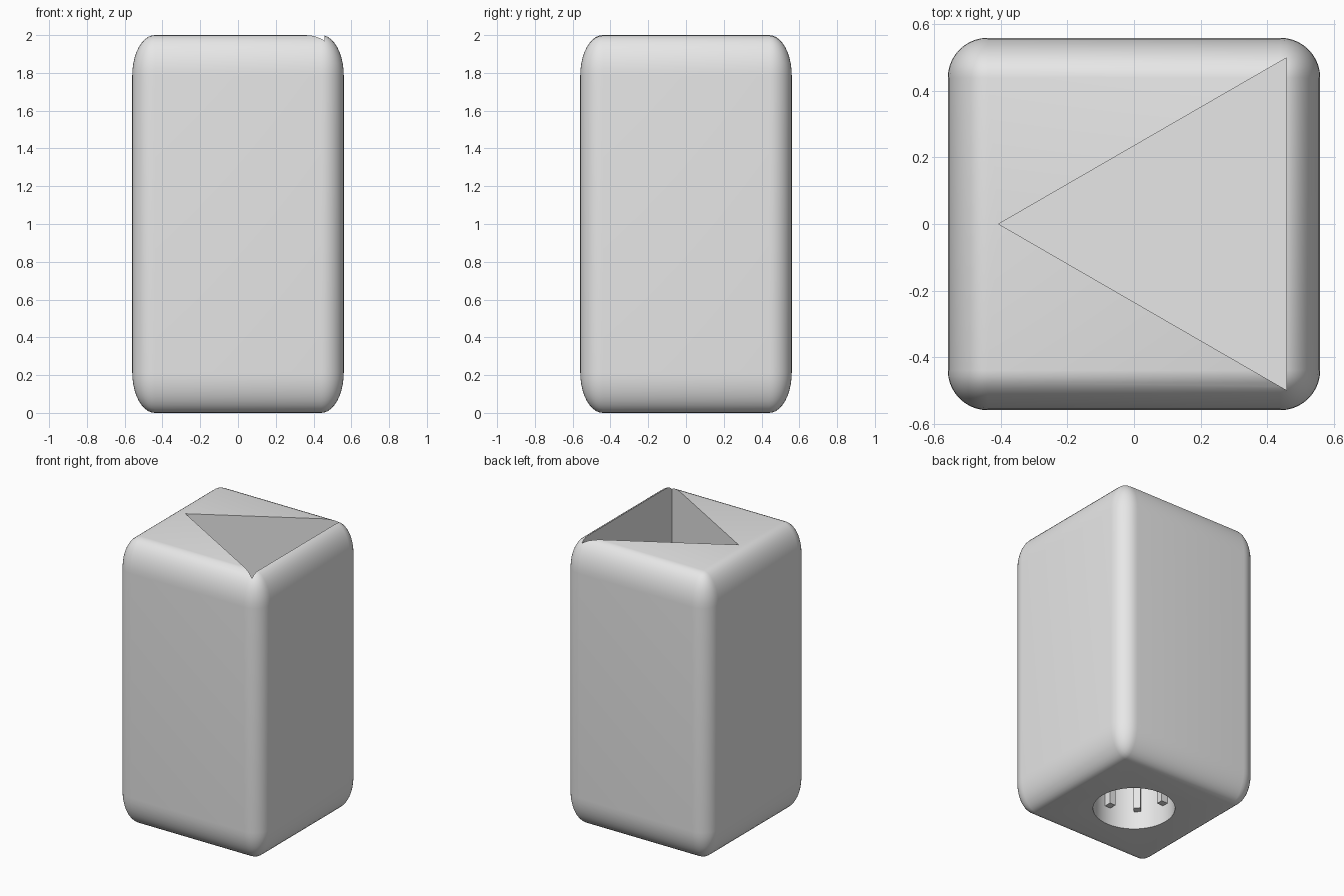
import bpy, bmesh, math

cube = bpy.data.objects.get("Cube")
if cube:
    bpy.data.objects.remove(cube, do_unlink=True)

WIDTH, HEIGHT, RADIUS = 1.12, 2.0, 0.12
SOCKET_R, SOCKET_TOP = 0.26, 0.5

grey = bpy.data.materials.new("plain grey")
grey.use_nodes = True
color = (0.8, 0.8, 0.8, 1)
grey.diffuse_color = color
grey.node_tree.nodes["Principled BSDF"].inputs["Base Color"].default_value = color


def finish(bm, name):
    mesh = bpy.data.meshes.new(name)
    bm.to_mesh(mesh)
    bm.free()
    obj = bpy.data.objects.new(name, mesh)
    bpy.context.collection.objects.link(obj)
    mesh.materials.append(grey)
    return obj


def prism(name, sides, radius, bottom, top, x=0, turn=0):
    bm = bmesh.new()
    ring = [(x + radius * math.cos(turn + math.tau * i / sides),
             radius * math.sin(turn + math.tau * i / sides), bottom)
            for i in range(sides)]
    base = bm.faces.new([bm.verts.new(p) for p in ring])
    new = bmesh.ops.extrude_face_region(bm, geom=[base])["geom"]
    verts = [v for v in new if isinstance(v, bmesh.types.BMVert)]
    bmesh.ops.translate(bm, vec=(0, 0, top - bottom), verts=verts)
    bmesh.ops.recalc_face_normals(bm, faces=bm.faces)
    return finish(bm, name)


# Rounded body, bevelled as a cube and then stretched upward
bm = bmesh.new()
bmesh.ops.create_cube(bm, size=WIDTH)
bmesh.ops.bevel(bm, geom=bm.edges[:], offset=RADIUS, segments=10,
                profile=0.5, affect='EDGES')
bmesh.ops.scale(bm, vec=(1, 1, HEIGHT / WIDTH), verts=bm.verts)
bmesh.ops.translate(bm, vec=(0, 0, HEIGHT / 2), verts=bm.verts)
body = finish(bm, "body")

# Triangular well in the top and round socket in the bottom
cutters = [
    prism("triangle_cutter", 3, 0.577, 1.0, 2.2, x=0.17, turn=math.pi),
    prism("socket_cutter", 64, SOCKET_R, -0.2, SOCKET_TOP),
]
for cutter in cutters:
    cutter.hide_render = True
    mod = body.modifiers.new(cutter.name, 'BOOLEAN')
    mod.operation = 'DIFFERENCE'
    mod.solver = 'EXACT'
    mod.object = cutter
bpy.context.view_layer.objects.active = body
body.select_set(True)
for mod in list(body.modifiers):
    bpy.ops.object.modifier_apply(modifier=mod.name)
for cutter in cutters:
    bpy.data.objects.remove(cutter, do_unlink=True)
bpy.ops.object.shade_smooth_by_angle(angle=math.radians(30))

# Ribs standing around the socket wall
for i in range(8):
    bm = bmesh.new()
    bmesh.ops.create_cube(bm, size=1)
    bmesh.ops.scale(bm, vec=(0.06, 0.045, SOCKET_TOP - 0.12), verts=bm.verts)
    rib = finish(bm, f"socket_rib_{i + 1}")
    angle = math.tau * i / 8
    rib.location = (0.24 * math.cos(angle), 0.24 * math.sin(angle),
                    (SOCKET_TOP + 0.13) / 2)
    rib.rotation_euler.z = angle
